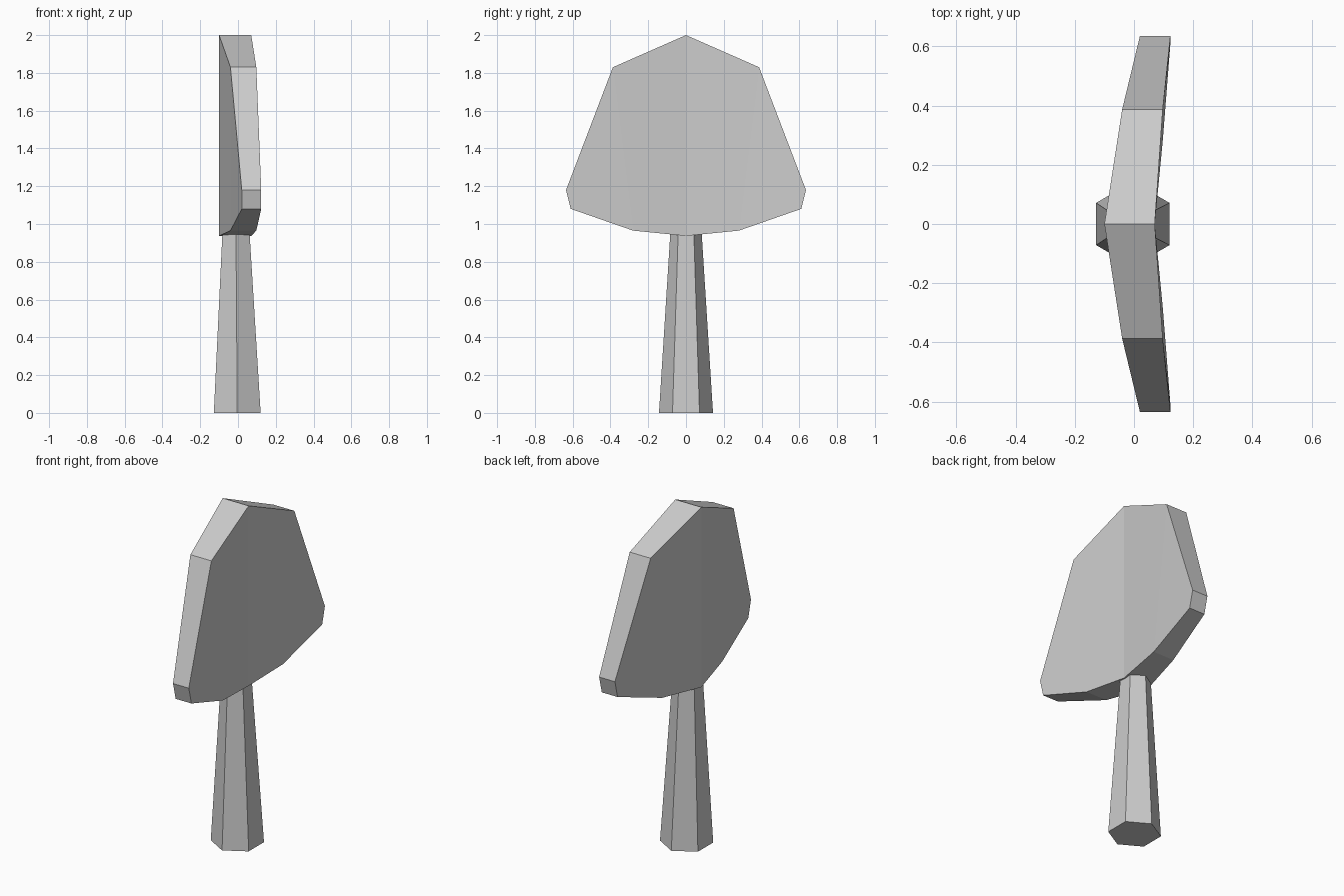
import bpy
import bmesh
from math import cos, sin, pi

cube = bpy.data.objects.get("Cube")
if cube:
    bpy.data.objects.remove(cube, do_unlink=True)

# One plain grey for the whole tool
grey = bpy.data.materials.new("plain_grey")
grey.use_nodes = True
colour = (0.6, 0.6, 0.6, 1)
grey.diffuse_color = colour
grey.node_tree.nodes["Principled BSDF"].inputs["Base Color"].default_value = colour


def finish(name, bm):
    bmesh.ops.recalc_face_normals(bm, faces=bm.faces)
    mesh = bpy.data.meshes.new(name)
    bm.to_mesh(mesh)
    bm.free()
    mesh.materials.append(grey)
    obj = bpy.data.objects.new(name, mesh)
    bpy.context.collection.objects.link(obj)
    return obj


# Blade: half outline (y, z, hollow-side x, other-side x), mirrored across y
half = [
    (0, 2.0, -0.10, 0.07),
    (0.387, 1.83, -0.04, 0.097),
    (0.635, 1.18, 0.02, 0.123),
    (0.61, 1.08, 0.02, 0.123),
    (0.28, 0.965, -0.04, 0.097),
    (0, 0.937, -0.10, 0.07),
]
bm = bmesh.new()
for side in (1, -1):
    a = [bm.verts.new((p[2], side * p[0], p[1])) for p in half]
    b = [bm.verts.new((p[3], side * p[0], p[1])) for p in half]
    for ring in (a, b):
        bm.faces.new((ring[0], ring[1], ring[4], ring[5]))
        bm.faces.new(ring[1:5])
    for i in range(len(half) - 1):
        bm.faces.new((a[i], a[i + 1], b[i + 1], b[i]))
bmesh.ops.remove_doubles(bm, verts=bm.verts, dist=0.0001)
finish("blade", bm)

# Handle: tapered six-sided shaft running up into the blade
bm = bmesh.new()
rings = []
for radius, z, cx in ((0.143, 0, -0.004), (0.08, 1.0, -0.011)):
    rings.append([bm.verts.new((cx + radius * sin(k * pi / 3),
                                radius * cos(k * pi / 3), z)) for k in range(6)])
    bm.faces.new(rings[-1])
for k in range(6):
    n = (k + 1) % 6
    bm.faces.new((rings[0][k], rings[0][n], rings[1][n], rings[1][k]))
finish("handle", bm)
